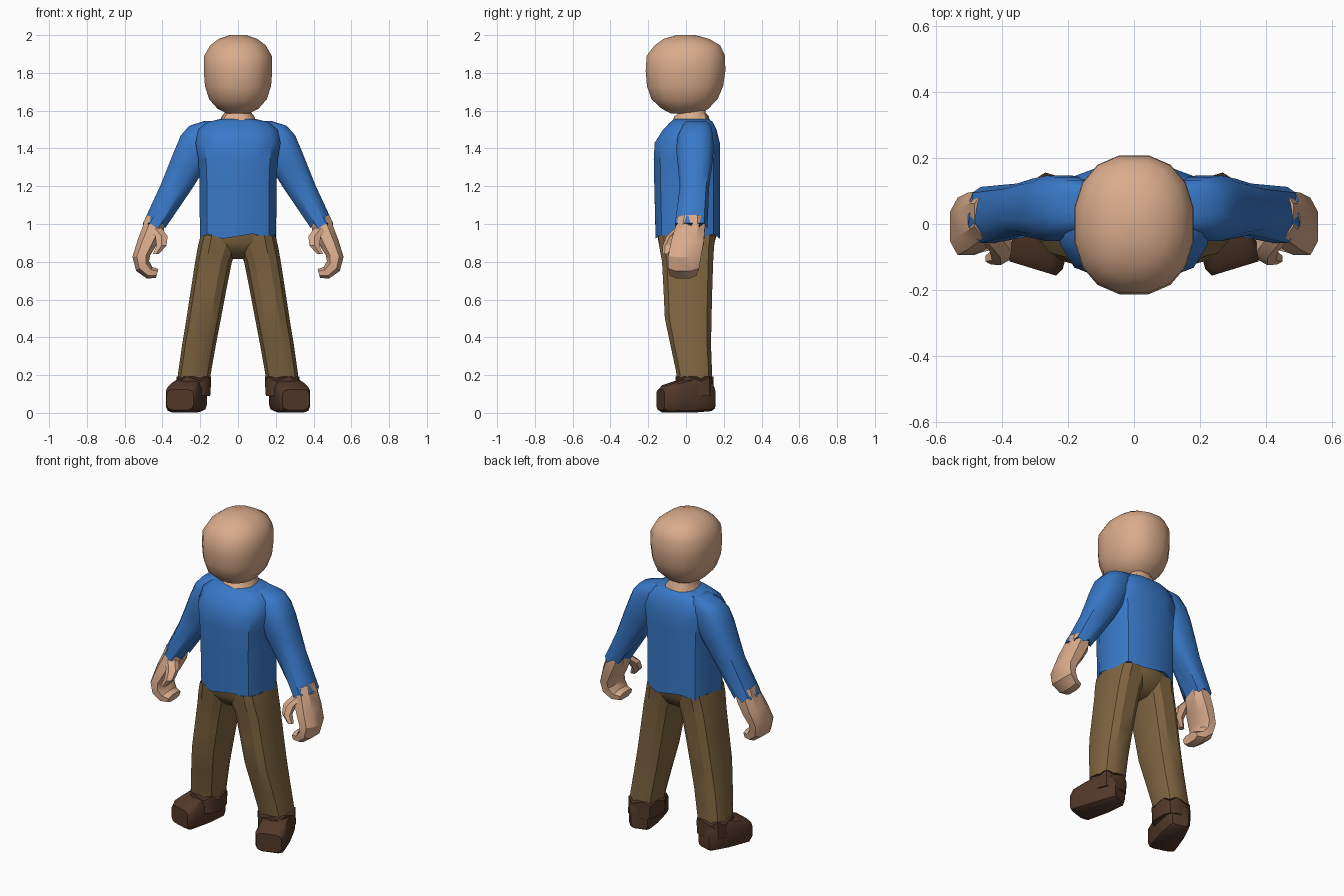
import bpy, bmesh, math
from mathutils import Vector

if "Cube" in bpy.data.objects:
    bpy.data.objects.remove(bpy.data.objects["Cube"])


def material(name, rgb):
    m = bpy.data.materials.new(name)
    m.diffuse_color = (*rgb, 1)
    m.use_nodes = True
    m.node_tree.nodes["Principled BSDF"].inputs["Base Color"].default_value = m.diffuse_color
    return m


SKIN = material("skin", (0.70, 0.41, 0.26))
SHIRT = material("blue_shirt", (0.04, 0.19, 0.58))
PANTS = material("brown_trousers", (0.215, 0.13, 0.052))
SHOE = material("dark_brown_shoe", (0.085, 0.040, 0.022))
X, Y, Z = Vector((1, 0, 0)), Vector((0, 1, 0)), Vector((0, 0, 1))


def ring(c, u, v, a, b, n=12, e=2.6, jag=0.0):
    """Rounded cross-section in the plane of u and v; jag makes a ragged hem."""
    pts = []
    for i in range(n):
        t = 2 * math.pi * (i + 0.5) / n
        cs, sn = math.cos(t), math.sin(t)
        p = Vector(c) + u * (a * math.copysign(abs(cs) ** (2 / e), cs))
        p += v * (b * math.copysign(abs(sn) ** (2 / e), sn))
        pts.append(p + Z * (jag if i % 2 else -jag))
    return pts


def flat(z, x0, x1, y0, y1, **kw):
    """Horizontal cross-section given by its extents."""
    return ring(((x0 + x1) / 2, (y0 + y1) / 2, z), X, Y,
                (x1 - x0) / 2, (y1 - y0) / 2, **kw)


def loft(name, rings, mat, side=1, angle=38):
    bm = bmesh.new()
    loops = [[bm.verts.new((p.x * side, p.y, p.z)) for p in r] for r in rings]
    n = len(loops[0])
    for a, b in zip(loops, loops[1:]):
        for i in range(n):
            bm.faces.new((a[i], a[(i + 1) % n], b[(i + 1) % n], b[i]))
    bm.faces.new(loops[0])
    bm.faces.new(loops[-1])
    bmesh.ops.recalc_face_normals(bm, faces=bm.faces)
    me = bpy.data.meshes.new(name)
    bm.to_mesh(me)
    bm.free()
    me.materials.append(mat)
    ob = bpy.data.objects.new(name, me)
    bpy.context.collection.objects.link(ob)
    bpy.ops.object.select_all(action='DESELECT')
    ob.select_set(True)
    bpy.context.view_layer.objects.active = ob
    bpy.ops.object.shade_smooth_by_angle(angle=math.radians(angle))
    return ob


# Head: z, half width, front, back
head = [(1.585, .06, -.08, .08), (1.61, .11, -.13, .12), (1.66, .155, -.185, .17),
        (1.73, .178, -.21, .2), (1.81, .184, -.217, .212), (1.89, .182, -.212, .21),
        (1.945, .15, -.17, .185), (1.98, .105, -.12, .125), (2.0, .045, -.05, .05)]
loft("head", [flat(z, -w, w, f, b, n=16, e=2.3) for z, w, f, b in head], SKIN, angle=60)

# Neck with ragged collar patch
loft("neck", [flat(1.50, -.11, .11, -.09, .13), flat(1.56, -.09, .09, -.065, .125, jag=.008),
              flat(1.59, -.072, .072, -.04, .105), flat(1.65, -.07, .07, -.04, .10)], SKIN)

# Torso
torso = [(1.2, .208, -.172, .183), (1.34, .215, -.175, .185), (1.43, .23, -.17, .183),
         (1.50, .215, -.125, .165), (1.54, .165, -.085, .145), (1.555, .10, -.065, .125)]
loft("shirt_body", [flat(.935, -.207, .207, -.165, .183, e=2.9, jag=.013)] +
     [flat(z, -w, w, f, b, e=2.9) for z, w, f, b in torso], SHIRT)

# Hips
loft("hips", [flat(.815, -.06, .06, -.07, .08), flat(.85, -.17, .17, -.115, .13),
              flat(.90, -.205, .205, -.15, .155), flat(.96, -.2, .2, -.155, .17)], PANTS)

arm = [(1.2, .232, .415, -.035, .125), (1.3, .17, .375, -.045, .14),
       (1.4, .12, .335, -.055, .15), (1.47, .10, .305, -.045, .145),
       (1.52, .09, .26, -.02, .135), (1.545, .08, .18, .0, .11)]
leg = [(.15, .15, .325, -.045, .14), (.22, .14, .318, -.055, .14),
       (.36, .115, .298, -.085, .135), (.5, .088, .275, -.115, .138),
       (.65, .06, .252, -.122, .142), (.8, .03, .229, -.13, .147),
       (.88, .0, .215, -.145, .152), (.94, .0, .2, -.15, .16)]
# Palm and curled fingers: x, z, front, back, half thickness, turn in degrees
hand = [(.435, 1.03, -.045, .10, .055, -20), (.447, .98, -.06, .105, .060, -20),
        (.482, .90, -.085, .10, .055, -15), (.512, .83, -.10, .085, .050, 5),
        (.505, .778, -.10, .075, .046, 38), (.468, .742, -.09, .06, .036, 65),
        (.428, .738, -.08, .045, .026, 75)]
# Thumb: x, y, z, radius
thumb = [(.44, -.02, .98, .04), (.405, -.065, .935, .038),
         (.405, -.095, .885, .030), (.435, -.105, .84, .018)]
# Shoe: distance from heel, half width, bottom, top
shoe = [(0, .05, .02, .13), (.02, .068, .008, .175), (.12, .082, .0, .19),
        (.19, .086, .0, .172), (.265, .088, .0, .148), (.29, .075, .015, .125)]

for side, tag in ((1, "left"), (-1, "right")):
    loft("sleeve_" + tag, [flat(.99, .385, .505, -.06, .115, jag=.014)] +
         [flat(*r) for r in arm], SHIRT, side)
    loft("trouser_leg_" + tag, [flat(*r, e=2.9) for r in leg], PANTS, side, 32)

    rings = []
    for x, z, f, b, h, deg in hand:
        t = math.radians(deg)
        u = Vector((math.cos(t), 0, -math.sin(t)))
        rings.append(ring((x, (f + b) / 2, z), u, Y, h, (b - f) / 2, n=8))
    loft("hand_" + tag, rings, SKIN, side, 30)
    loft("thumb_" + tag, [ring((x, y, z), X, Y, r, r, n=6, e=2)
                          for x, y, z, r in thumb], SKIN, side, 30)

    # Shoes turned outwards
    t = math.radians(17)
    ahead = Vector((math.sin(t), -math.cos(t), 0))
    across = Vector((math.cos(t), math.sin(t), 0))
    loft("shoe_" + tag, [ring(Vector((.222, .142, (lo + hi) / 2)) + ahead * s, across, Z,
                              w, (hi - lo) / 2, n=12, e=4.5)
                         for s, w, lo, hi in shoe], SHOE, side, 35)
    # Ragged top edge of the shoe around the ankle
    loft("shoe_ankle_" + tag, [flat(.09, .145, .33, -.06, .148, e=2.9),
                               flat(.18, .140, .328, -.058, .147, e=2.9, jag=.013)],
         SHOE, side)
